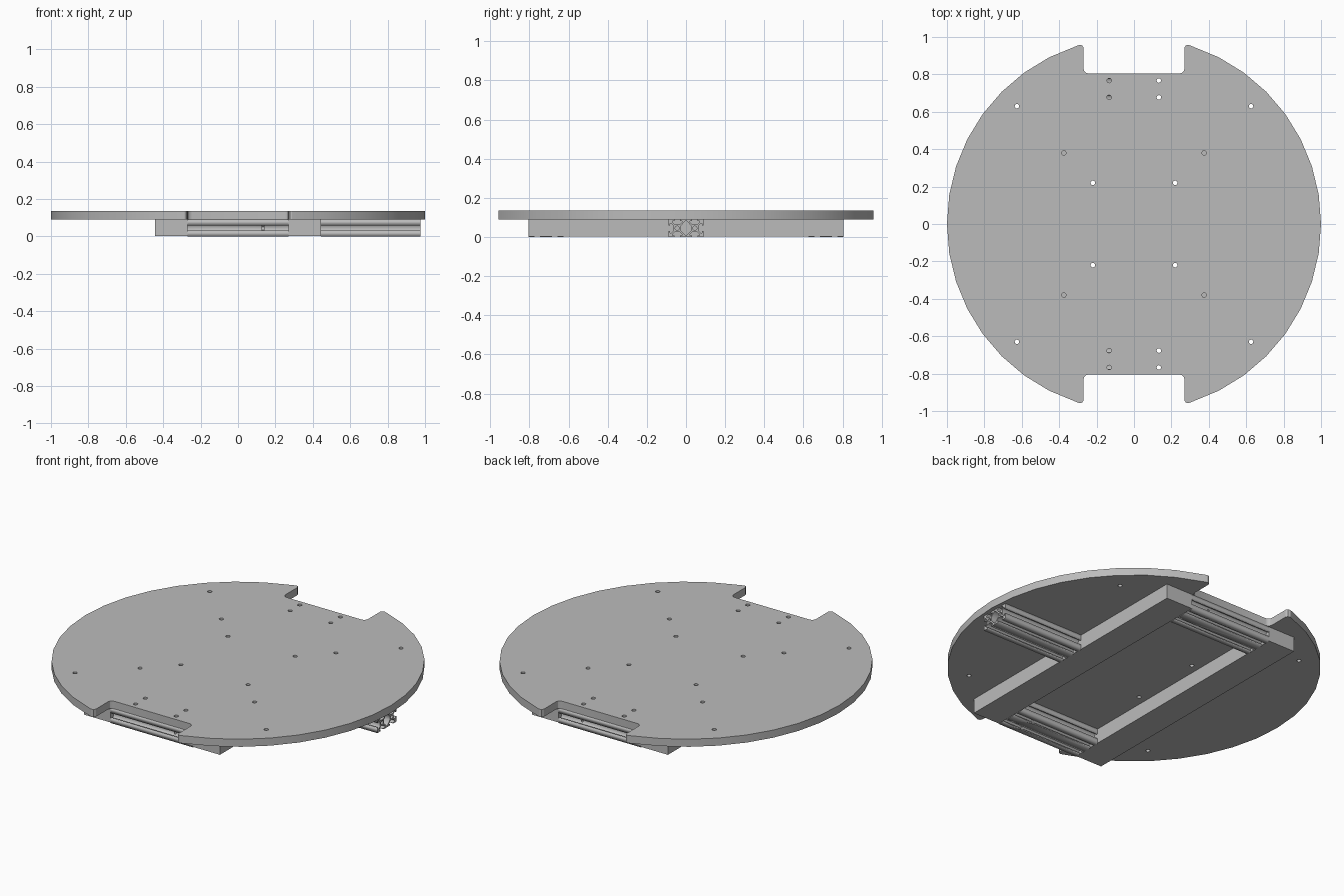
import bpy, bmesh
from math import cos, sin, pi, radians
from mathutils import Matrix

cube = bpy.data.objects.get("Cube")
if cube:
    bpy.data.objects.remove(cube, do_unlink=True)

# One grey for the whole assembly
grey = bpy.data.materials.new("aluminium_grey")
grey.use_nodes = True
colour = (0.5, 0.5, 0.5, 1)
grey.diffuse_color = colour
grey.node_tree.nodes["Principled BSDF"].inputs["Base Color"].default_value = colour

MM = 0.0045          # profile unit
FRAME_H = 20 * MM    # frame height
PLATE_T = 10 * MM    # plate thickness


def link(name, mesh, smooth=False):
    ob = bpy.data.objects.new(name, mesh)
    bpy.context.collection.objects.link(ob)
    mesh.materials.clear()
    mesh.materials.append(grey)
    if smooth:
        bpy.ops.object.select_all(action='DESELECT')
        ob.select_set(True)
        bpy.context.view_layer.objects.active = ob
        bpy.ops.object.shade_smooth_by_angle(angle=radians(30))
    return ob


def circle(x, y, r, n=16):
    return [(x + r * cos(2 * pi * i / n), y + r * sin(2 * pi * i / n)) for i in range(n)]


def mirror_x(half):
    return half + [(-x, y) for x, y in reversed(half)]


def mirror_xy(quarter):
    return mirror_x([(x, -y) for x, y in reversed(quarter)] + quarter)


def extrude_loops(loops, depth):
    """Fill an outline with its inner holes and give it thickness along z."""
    curve = bpy.data.curves.new("outline", 'CURVE')
    curve.dimensions, curve.fill_mode, curve.extrude = '2D', 'BOTH', depth / 2
    for loop in loops:
        s = curve.splines.new('POLY')
        s.points.add(len(loop) - 1)
        for p, (x, y) in zip(s.points, loop):
            p.co = (x, y, 0, 1)
        s.use_cyclic_u = True
    tmp = bpy.data.objects.new("outline", curve)
    bpy.context.collection.objects.link(tmp)
    deps = bpy.context.evaluated_depsgraph_get()
    mesh = bpy.data.meshes.new_from_object(tmp.evaluated_get(deps))
    bpy.data.objects.remove(tmp)
    bpy.data.curves.remove(curve)
    bm = bmesh.new()
    bm.from_mesh(mesh)
    bmesh.ops.remove_doubles(bm, verts=bm.verts, dist=1e-5)
    bmesh.ops.recalc_face_normals(bm, faces=bm.faces)
    bm.to_mesh(mesh)
    bm.free()
    return mesh


def box(name, size, centre):
    bm = bmesh.new()
    bmesh.ops.create_cube(bm, size=1, matrix=Matrix.Translation(centre) @ Matrix.Diagonal((*size, 1)))
    mesh = bpy.data.meshes.new(name)
    bm.to_mesh(mesh)
    bm.free()
    return link(name, mesh)


# Round plate with a rounded notch at front and back
quarter = [(cos(radians(a)), sin(radians(a))) for a in range(0, 73, 9)]
quarter += [(0.29, 0.958), (0.277, 0.955), (0.27, 0.943)]
quarter += [(0.245 + 0.025 * cos(t), 0.83 - 0.025 * sin(t)) for t in (0, pi / 6, pi / 3, pi / 2)]
outline = mirror_x([(x, -y) for x, y in reversed(quarter[1:])] + quarter)
spots = [(0.133, 0.767), (0.133, 0.677), (0.626, 0.63), (0.375, 0.38), (0.22, 0.22)]
holes = [circle(x * sx, y * sy, 0.012) for x, y in spots for sx in (1, -1) for sy in (1, -1)]
plate = extrude_loops([outline] + holes, PLATE_T)
plate.transform(Matrix.Translation((0, 0, FRAME_H + PLATE_T / 2)))
link("round_plate", plate, smooth=True)

# Slotted double profile, drawn as one quarter
slots = [(14, 2.7), (16.8, 5.5), (18.2, 5.5), (18.2, 3.2), (20, 3.2), (20, 10), (13.2, 10),
         (13.2, 8.2), (15.5, 8.2), (15.5, 6.8), (12.7, 4), (7.3, 4), (4.5, 6.8), (4.5, 8.2),
         (6.8, 8.2), (6.8, 10)]
core = mirror_xy([(6, 2.7), (0.8, 8)])
loops = [mirror_xy(slots), core, circle(10, 0, 2.4), circle(-10, 0, 2.4)]
loops = [[(x * MM, y * MM) for x, y in loop] for loop in loops]
along_x = Matrix(((0, 0, 1, 0), (1, 0, 0, 0), (0, 1, 0, 0), (0, 0, 0, 1)))


def extrusion(name, x0, x1, y):
    mesh = extrude_loops(loops, x1 - x0)
    mesh.transform(Matrix.Translation(((x0 + x1) / 2, y, FRAME_H / 2)) @ along_x)
    return link(name, mesh)


def drill(ob, points):
    """Bore vertical bolt holes right through a part."""
    bm = bmesh.new()
    for x, y in points:
        bmesh.ops.create_cone(bm, cap_ends=True, segments=16, radius1=0.012, radius2=0.012,
                              depth=0.2, matrix=Matrix.Translation((x, y, FRAME_H / 2)))
    mesh = bpy.data.meshes.new("drill")
    bm.to_mesh(mesh)
    bm.free()
    cutter = bpy.data.objects.new("drill", mesh)
    cutter.hide_render = True
    bpy.context.collection.objects.link(cutter)
    mod = ob.modifiers.new("bolt_holes", 'BOOLEAN')
    mod.operation, mod.solver, mod.object = 'DIFFERENCE', 'EXACT', cutter
    deps = bpy.context.evaluated_depsgraph_get()
    result = bpy.data.meshes.new_from_object(ob.evaluated_get(deps))
    ob.modifiers.clear()
    ob.data = result
    ob.data.materials.clear()
    ob.data.materials.append(grey)
    bpy.data.objects.remove(cutter)


# Cross members at both ends, and the side arm
for name, side in (("front_cross_member", -1), ("back_cross_member", 1)):
    member = extrusion(name, -0.27, 0.27, side * 0.715)
    drill(member, [(0.133, side * 0.767), (0.133, side * 0.677)])
extrusion("side_arm", 0.445, 0.975, 0)

# Solid side rails
for name, side in (("left_rail", 1), ("right_rail", -1)):
    box(name, (0.175, 1.61, FRAME_H - 0.003), (side * 0.3575, 0, FRAME_H / 2 + 0.0015))
